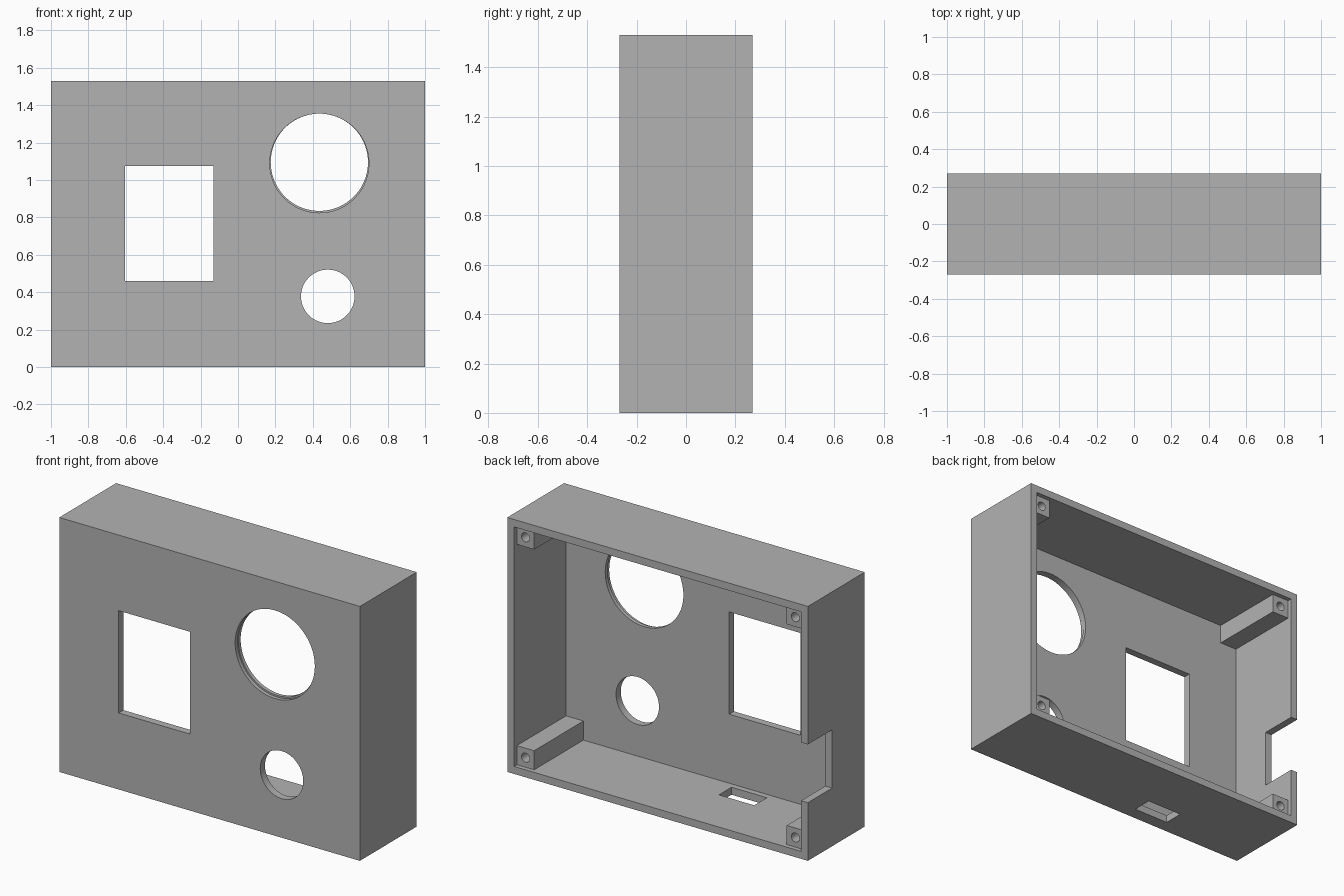
import bpy
from math import pi, radians

if "Cube" in bpy.data.objects:
    bpy.data.objects.remove(bpy.data.objects["Cube"], do_unlink=True)

W, D, H = 2.0, 0.54, 1.53      # outer size
T = 0.045                      # wall thickness
POST = 0.115                   # screw post width
FRONT, BACK = -D / 2, D / 2

# Single plastic colour
plastic = bpy.data.materials.new("grey_plastic")
plastic.use_nodes = True
grey = (0.45, 0.45, 0.45, 1)
plastic.diffuse_color = grey
plastic.node_tree.nodes["Principled BSDF"].inputs["Base Color"].default_value = grey


def box(name, x, y, z):
    """Box spanning the given (low, high) ranges."""
    spans = (x, y, z)
    bpy.ops.mesh.primitive_cube_add(size=1, location=[(a + b) / 2 for a, b in spans])
    ob = bpy.context.object
    ob.name = name
    ob.scale = [b - a for a, b in spans]
    bpy.ops.object.transform_apply(location=True, rotation=True, scale=True)
    ob.data.materials.append(plastic)
    return ob


def rod(name, x, z, radius, y, sides=96):
    """Cylinder along y between the given (low, high) depths."""
    bpy.ops.mesh.primitive_cylinder_add(
        vertices=sides, radius=radius, depth=y[1] - y[0],
        location=(x, (y[0] + y[1]) / 2, z), rotation=(pi / 2, 0, 0))
    ob = bpy.context.object
    ob.name = name
    bpy.ops.object.transform_apply(location=True, rotation=True, scale=True)
    ob.data.materials.append(plastic)
    return ob


def combine(target, tool, operation):
    """Apply a boolean and discard the tool."""
    tool.hide_render = True
    mod = target.modifiers.new(operation.lower(), "BOOLEAN")
    mod.operation = operation
    mod.solver = "EXACT"
    mod.object = tool
    bpy.ops.object.select_all(action="DESELECT")
    bpy.context.view_layer.objects.active = target
    target.select_set(True)
    bpy.ops.object.modifier_apply(modifier=mod.name)
    bpy.data.objects.remove(tool, do_unlink=True)


# Shell, open at the back
case = box("enclosure", (-W / 2, W / 2), (FRONT, BACK), (0, H))
combine(case, box("cavity", (T - W / 2, W / 2 - T), (FRONT + T, BACK + 0.1), (T, H - T)),
        "DIFFERENCE")

# Corner screw posts, sunk into the walls, each with a blind hole
inset = T + POST / 2
lap = T / 2
for sx in (-1, 1):
    for z, bottom in ((inset, True), (H - inset, False)):
        x = sx * (W / 2 - inset)
        xs = sorted((sx * (W / 2 - T - POST), sx * (W / 2 - lap)))
        zs = (lap, T + POST) if bottom else (H - T - POST, H - lap)
        combine(case, box("screw_post", xs, (FRONT + lap, BACK - 0.027), zs), "UNION")
        combine(case, rod("screw_hole", x, z, 0.027, (FRONT + 0.06, BACK + 0.05), 32),
                "DIFFERENCE")

# Openings in the front panel, the large one slightly stepped
through = (FRONT - 0.05, FRONT + T + 0.03)
middle = FRONT + T / 2
for tool in (
    box("screen_window", (-0.605, -0.13), through, (0.46, 1.075)),
    rod("large_opening_front", 0.435, 1.09, 0.265, (through[0], middle)),
    rod("large_opening_back", 0.435, 1.095, 0.26, (middle - 0.005, through[1])),
    rod("small_opening", 0.48, 0.378, 0.143, through),
    # Notch at the back edge of the side wall, and slot in the floor
    box("side_notch", (-W / 2 - 0.05, T - W / 2 + 0.03), (0.04, BACK + 0.05), (0.35, 0.70)),
    box("floor_slot", (-0.405, -0.17), (-0.19, -0.07), (-0.05, T + 0.03)),
):
    combine(case, tool, "DIFFERENCE")

# Round the bores, keep the edges crisp
bpy.ops.object.select_all(action="DESELECT")
bpy.context.view_layer.objects.active = case
case.select_set(True)
bpy.ops.object.shade_smooth_by_angle(angle=radians(30))
